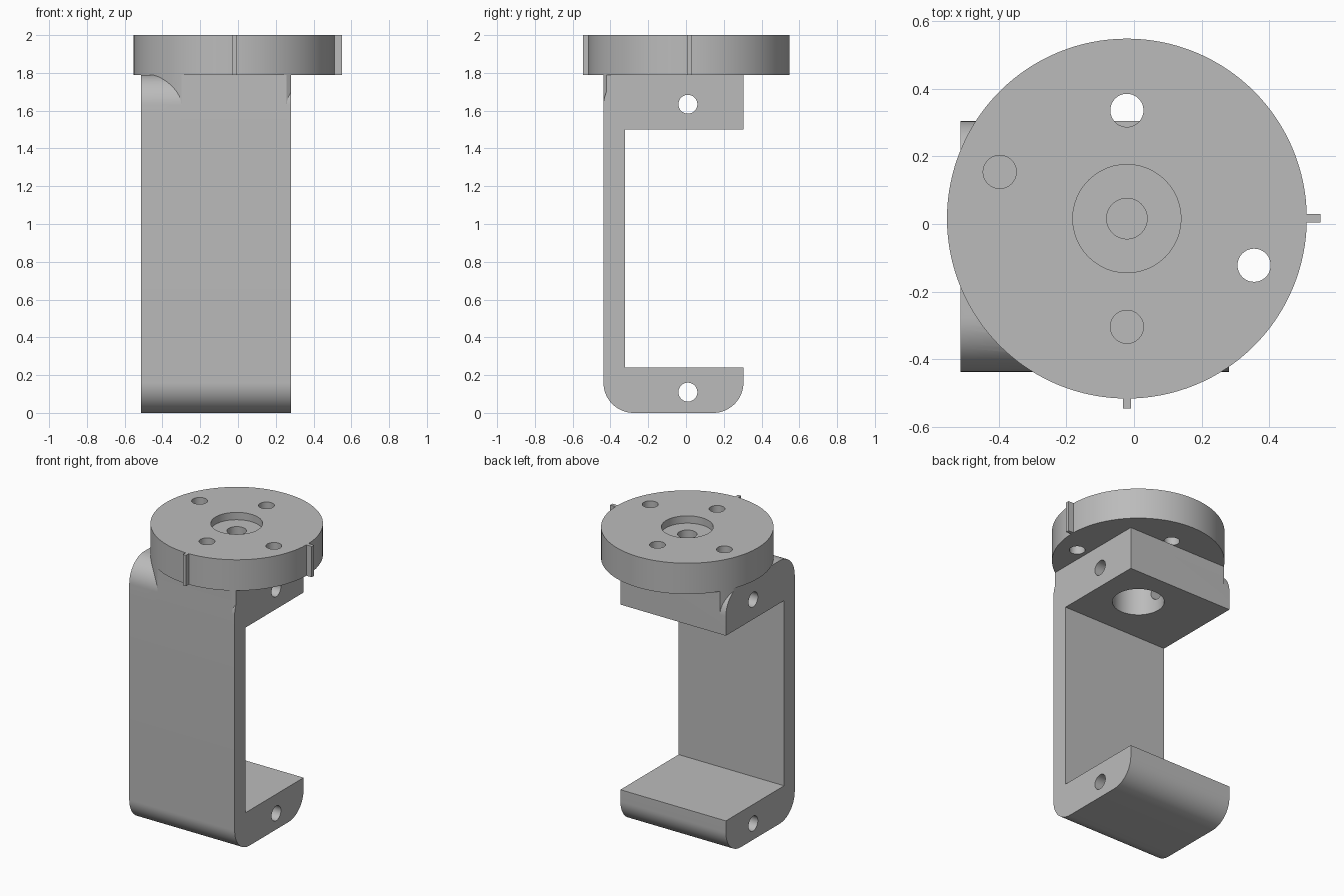
import bpy, bmesh
from math import sin, cos, pi, radians
from mathutils import Matrix, Vector

cube = bpy.data.objects.get("Cube")
if cube:
    bpy.data.objects.remove(cube, do_unlink=True)

grey = bpy.data.materials.new("plain grey")
grey.use_nodes = True
grey.diffuse_color = (0.5, 0.5, 0.5, 1)
grey.node_tree.nodes["Principled BSDF"].inputs["Base Color"].default_value = (0.5, 0.5, 0.5, 1)

CX, CY, R = -0.021, 0.016, 0.532          # turntable axis and radius
X0, X1 = -0.513, 0.281                    # bracket width
Y0, Y1, WALL = -0.437, 0.304, -0.322      # bracket depth and inner wall
LOW, HIGH, TOP = 0.24, 1.5, 1.79          # arm faces and bracket top
ROUND = 0.16


def add_object(name, bm):
    bmesh.ops.recalc_face_normals(bm, faces=bm.faces)
    mesh = bpy.data.meshes.new(name)
    bm.to_mesh(mesh)
    bm.free()
    mesh.materials.append(grey)
    obj = bpy.data.objects.new(name, mesh)
    bpy.context.collection.objects.link(obj)
    return obj


def box(name, low, high):
    low, high = Vector(low), Vector(high)
    bm = bmesh.new()
    bmesh.ops.create_cube(bm, size=1)
    bmesh.ops.scale(bm, vec=high - low, verts=bm.verts)
    bmesh.ops.translate(bm, vec=(low + high) / 2, verts=bm.verts)
    return add_object(name, bm)


def cylinder(name, centre, radius, depth, along_x=False, sides=48):
    bm = bmesh.new()
    turn = Matrix.Rotation(pi / 2, 4, "Y") if along_x else Matrix()
    bmesh.ops.create_cone(bm, cap_ends=True, segments=sides, radius1=radius, radius2=radius,
                          depth=depth, matrix=Matrix.Translation(centre) @ turn)
    return add_object(name, bm)


def hole(centre, radius, z0, z1):
    return cylinder("hole_cutter", (*centre, (z0 + z1) / 2), radius, z1 - z0)


def prism(name, profile, x0, x1):
    """Extrude a (y, z) profile across the width."""
    bm = bmesh.new()
    face = bm.faces.new([bm.verts.new((x0, y, z)) for y, z in profile])
    new = bmesh.ops.extrude_face_region(bm, geom=[face])["geom"]
    bmesh.ops.translate(bm, vec=(x1 - x0, 0, 0),
                        verts=[v for v in new if isinstance(v, bmesh.types.BMVert)])
    return add_object(name, bm)


def arc(y, z, start):
    """Quarter turn of the rounded corner, counter-clockwise."""
    angles = [start + pi / 2 * i / 16 for i in range(17)]
    return [(y + ROUND * cos(a), z + ROUND * sin(a)) for a in angles]


def cut(obj, cutters):
    for cutter in cutters:
        mod = obj.modifiers.new("cut", "BOOLEAN")
        mod.operation, mod.solver, mod.object = "DIFFERENCE", "EXACT", cutter
        bpy.context.view_layer.objects.active = obj
        bpy.ops.object.modifier_apply(modifier=mod.name)
        bpy.data.objects.remove(cutter, do_unlink=True)


def smooth(obj):
    bpy.ops.object.select_all(action="DESELECT")
    obj.select_set(True)
    bpy.context.view_layer.objects.active = obj
    bpy.ops.object.shade_smooth_by_angle(angle=radians(30))


# C-shaped bracket with rounded lower corners
base = arc(Y0 + ROUND, ROUND, pi) + arc(Y1 - ROUND, ROUND, 1.5 * pi)
bracket = prism("bracket", base + [(Y1, LOW), (WALL, LOW), (WALL, HIGH), (Y1, HIGH),
                                   (Y1, TOP + 0.002), (Y0, TOP + 0.002)], X0, X1)

# Rounded upper corners, only outside the turntable's footprint
trim = box("trim_cutter", (-0.7, -0.6, HIGH + 0.05), (0.5, 0.5, 1.9))
rounded = prism("rounded_core", arc(Y1 - ROUND, TOP - ROUND, 0)
                + arc(Y0 + ROUND, TOP - ROUND, pi / 2) + [(Y0, 1), (Y1, 1)], -1, 1)
column = cylinder("column_core", (CX, CY, 1.7), R, 1, sides=128)
cut(trim, [rounded, column])

# Cross pin holes and the large bore in the upper arm
pins = [cylinder("pin_cutter", (0, 0.01, z), 0.05, 2, along_x=True) for z in (0.11, 1.634)]
cut(bracket, [trim, *pins, hole((CX, CY), 0.16, 1.4, 1.9)])
smooth(bracket)

# Round turntable with counterbore, centre hole and four bolt holes
turntable = cylinder("turntable", (CX, CY, (TOP + 2) / 2), R, 2 - TOP, sides=128)
bolts = [(CX, CY + 0.32), (CX, CY - 0.32), (CX - 0.376, CY + 0.138), (CX + 0.376, CY - 0.138)]
cut(turntable, [hole((CX, CY), 0.16, 1.95, 2.1), hole((CX, CY), 0.06, 1.7, 2.1)]
    + [hole(b, 0.049, 1.7, 2.1) for b in bolts])
smooth(turntable)

# Index tabs on the rim
box("side_tab", (CX + R - 0.01, CY - 0.011, TOP), (0.551, CY + 0.013, 2))
box("front_tab", (CX - 0.012, -0.546, TOP), (CX + 0.012, CY - R + 0.01, 2))
